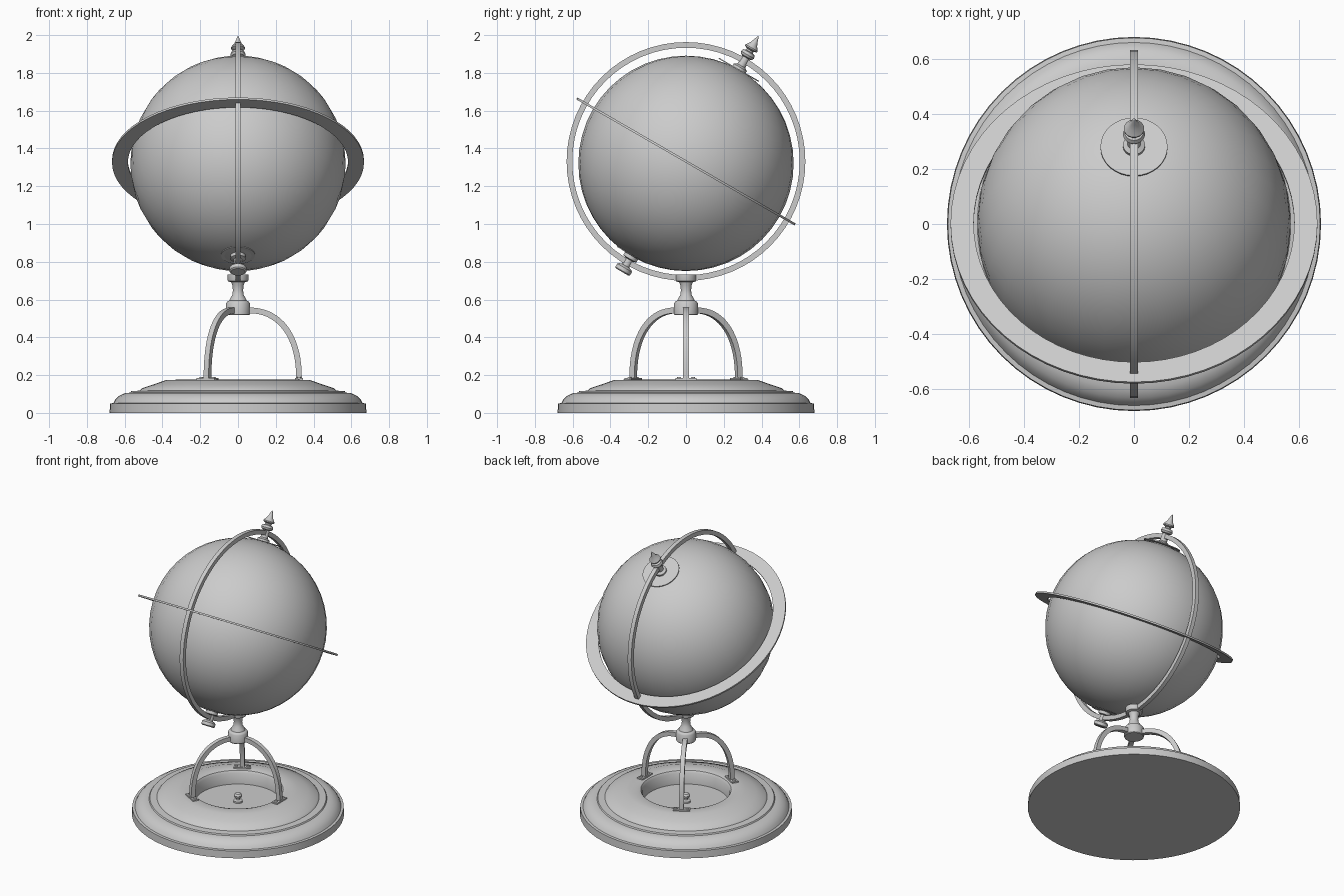
import bpy
import bmesh
from math import sin, cos, pi, radians
from mathutils import Matrix, Vector

cube = bpy.data.objects.get("Cube")
if cube:
    bpy.data.objects.remove(cube, do_unlink=True)

gray = bpy.data.materials.new("plain gray")
gray.use_nodes = True
COLOUR = (0.6, 0.6, 0.6, 1)
gray.diffuse_color = COLOUR
gray.node_tree.nodes["Principled BSDF"].inputs["Base Color"].default_value = COLOUR

CENTRE = Vector((0, 0, 1.331))
TILT = Matrix.Translation(CENTRE) @ Matrix.Rotation(radians(-30), 4, "X")
UPRIGHT = Matrix.Identity(4)


def finish(bm, name, matrix=UPRIGHT, angle=35):
    bmesh.ops.remove_doubles(bm, verts=bm.verts, dist=1e-5)
    bmesh.ops.recalc_face_normals(bm, faces=bm.faces)
    mesh = bpy.data.meshes.new(name)
    bm.to_mesh(mesh)
    bm.free()
    mesh.materials.append(gray)
    mesh.shade_smooth()
    mesh.set_sharp_from_angle(angle=radians(angle))
    obj = bpy.data.objects.new(name, mesh)
    obj.matrix_world = matrix
    bpy.context.collection.objects.link(obj)
    return obj


def lathe(name, profile, matrix=UPRIGHT, steps=32, closed=False):
    """Revolve (radius, height) points about z."""
    bm = bmesh.new()
    verts = [bm.verts.new((r, 0, z)) for r, z in profile]
    pairs = list(zip(verts, verts[1:]))
    if closed:
        pairs.append((verts[-1], verts[0]))
    edges = [bm.edges.new(p) for p in pairs]
    bmesh.ops.spin(bm, geom=verts + edges, cent=(0, 0, 0), axis=(0, 0, 1),
                   angle=2 * pi, steps=steps, use_merge=True)
    return finish(bm, name, matrix)


def ring(name, inner, outer, half, matrix, steps):
    section = [(inner, -half), (outer, -half), (outer, half), (inner, half)]
    return lathe(name, section, matrix, steps, closed=True)


def disc(name, radius, low, high, matrix):
    return lathe(name, [(0, low), (radius, low), (radius, high), (0, high)], matrix)


# Stepped base with a sunken well
lathe("base", [
    (0, 0), (0.68, 0), (0.677, 0.05), (0.66, 0.052), (0.65, 0.07), (0.632, 0.088),
    (0.6, 0.105), (0.57, 0.107), (0.565, 0.115), (0.52, 0.118), (0.51, 0.13),
    (0.45, 0.15), (0.38, 0.174), (0.31, 0.176), (0.29, 0.17), (0.28, 0.155),
    (0.275, 0.08), (0, 0.08)], steps=64)
disc("well_plate", 0.22, 0.078, 0.084, UPRIGHT)
lathe("well_knob", [(0, 0.084), (0.03, 0.084), (0.03, 0.095), (0.012, 0.1),
                    (0.012, 0.11), (0.024, 0.118), (0.026, 0.13), (0.018, 0.143),
                    (0, 0.15)], steps=16)


# Three arched legs on small bolted feet
def arch_point(t, offset):
    x = 0.05 + (0.273 + offset) * cos(t) ** 0.87
    z = 0.175 + (0.368 + offset) * sin(t) ** 0.87
    return x, z


def leg(index, turn):
    bm = bmesh.new()
    steps = 18
    rows = []
    for i in range(steps + 1):
        t = pi / 2 * i / steps
        corners = []
        for offset, y in ((-0.015, -0.015), (0.015, -0.015), (0.015, 0.015), (-0.015, 0.015)):
            x, z = arch_point(min(t, pi / 2 - 1e-6), offset)
            corners.append(bm.verts.new((x, y, z)))
        rows.append(corners)
    for a, b in zip(rows, rows[1:]):
        for k in range(4):
            n = (k + 1) % 4
            bm.faces.new((a[k], a[n], b[n], b[k]))
    bm.faces.new(rows[0])
    bm.faces.new(rows[-1])
    finish(bm, f"leg_{index}", turn)

    bm = bmesh.new()
    bmesh.ops.create_cube(bm, size=1, matrix=Matrix.Translation((0.323, 0, 0.178))
                          @ Matrix.Diagonal((0.042, 0.11, 0.012, 1)))
    for side in (-1, 1):
        bmesh.ops.create_cone(bm, cap_ends=True, segments=10, radius1=0.012,
                              radius2=0.009, depth=0.008,
                              matrix=Matrix.Translation((0.323, side * 0.038, 0.187)))
    finish(bm, f"foot_{index}", turn)


for i in range(3):
    leg(i + 1, Matrix.Rotation(2 * pi * i / 3, 4, "Z"))

# Turned hub and neck carrying the meridian
lathe("hub", [
    (0, 0.518), (0.06, 0.518), (0.063, 0.522), (0.063, 0.58), (0.056, 0.59),
    (0.046, 0.594), (0.042, 0.605), (0.03, 0.625), (0.027, 0.65), (0.03, 0.675),
    (0.036, 0.692), (0.053, 0.697), (0.055, 0.702), (0.055, 0.733), (0, 0.733)])

# Globe
bm = bmesh.new()
bmesh.ops.create_uvsphere(bm, u_segments=32, v_segments=24, radius=0.57)
finish(bm, "globe", Matrix.Translation((0, 0, -0.01)) @ TILT, angle=60)

# Upright meridian ring and tilted horizon ring
ring("meridian_ring", 0.602, 0.632, 0.014,
     Matrix.Translation(CENTRE) @ Matrix.Rotation(pi / 2, 4, "Y"), 64)
ring("horizon_ring", 0.583, 0.667, 0.006, TILT, 64)

# Pole fittings along the tilted axis
disc("north_disc", 0.122, 0.557, 0.563, TILT)
disc("south_disc", 0.09, -0.574, -0.568, TILT)
lathe("finial", [
    (0, 0.56), (0.04, 0.56), (0.04, 0.575), (0.024, 0.585), (0.022, 0.635),
    (0.034, 0.64), (0.04, 0.652), (0.034, 0.667), (0.02, 0.672), (0.02, 0.68),
    (0.036, 0.688), (0.037, 0.695), (0.022, 0.715), (0.012, 0.738), (0.005, 0.76),
    (0, 0.77)], TILT, steps=24)
lathe("south_knob", [
    (0, -0.56), (0.04, -0.565), (0.04, -0.595), (0.022, -0.6), (0.022, -0.638),
    (0.036, -0.642), (0.045, -0.65), (0.045, -0.67), (0.038, -0.676), (0, -0.676)],
    TILT, steps=24)
